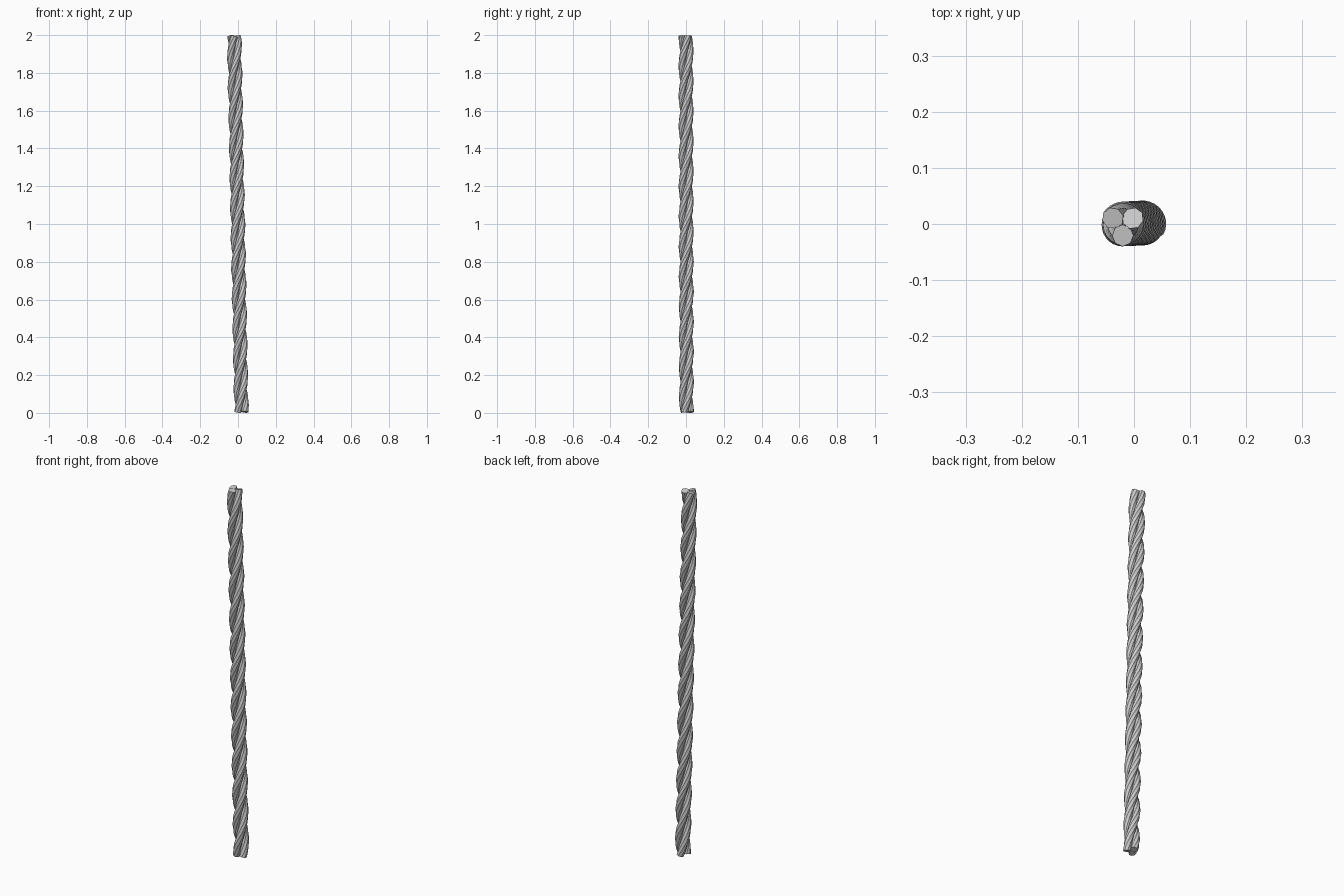
import bpy, bmesh
from math import sin, cos, pi, radians
from mathutils import Vector

if "Cube" in bpy.data.objects:
    bpy.data.objects.remove(bpy.data.objects["Cube"])

STRANDS, SIDES, STEPS = 3, 8, 120
OFFSET, RADIUS = 0.0205, 0.0195
TWIST = radians(1500)
BOTTOM, TOP = Vector((0.018, 0.002, 0.005)), Vector((-0.02, 0.0, 1.995))


def point(t, phase):
    a = radians(-90) + phase + TWIST * (t - 1)
    return BOTTOM.lerp(TOP, t) + OFFSET * Vector((cos(a), sin(a), 0)), a


def strand(name, phase):
    # eight-sided tube swept along a helix, ends cut square to the strand
    bm = bmesh.new()
    rings = []
    for i in range(STEPS + 1):
        t = i / STEPS
        p, a = point(t, phase)
        tangent = (point(t + 1e-4, phase)[0] - point(t - 1e-4, phase)[0]).normalized()
        out = Vector((cos(a), sin(a), 0))
        side = tangent.cross(out).normalized()
        out = side.cross(tangent)
        rings.append([bm.verts.new(p + RADIUS * (out * cos(2 * pi * k / SIDES) + side * sin(2 * pi * k / SIDES)))
                      for k in range(SIDES)])
    for lo, hi in zip(rings, rings[1:]):
        for k in range(SIDES):
            n = (k + 1) % SIDES
            bm.faces.new((lo[k], lo[n], hi[n], hi[k]))
    bm.faces.new(rings[0][::-1])
    bm.faces.new(rings[-1])
    bmesh.ops.recalc_face_normals(bm, faces=bm.faces)
    mesh = bpy.data.meshes.new(name)
    bm.to_mesh(mesh)
    bm.free()
    bpy.context.collection.objects.link(bpy.data.objects.new(name, mesh))


# three twisted rope strands
for s in range(STRANDS):
    strand(f"rope_strand_{s + 1}", 2 * pi * s / STRANDS)
